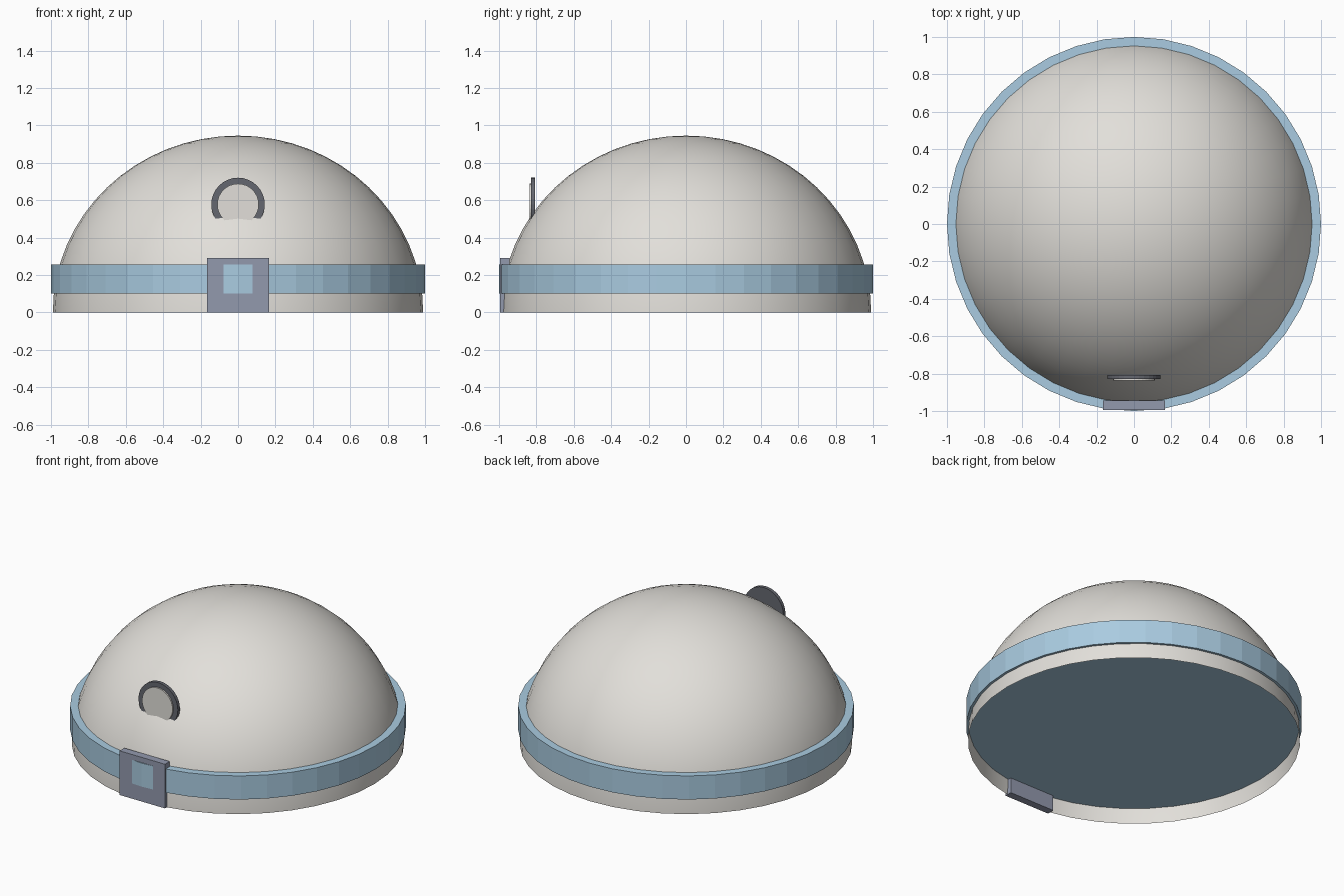
import bpy, bmesh
from mathutils import Matrix, Vector

cube = bpy.data.objects.get("Cube")
if cube:
    bpy.data.objects.remove(cube, do_unlink=True)


def material(name, rgb):
    m = bpy.data.materials.new(name)
    m.use_nodes = True
    m.diffuse_color = (*rgb, 1)
    m.node_tree.nodes["Principled BSDF"].inputs["Base Color"].default_value = (*rgb, 1)
    return m


shell_white = material("warm white", (0.76, 0.74, 0.70))
band_blue = material("pale blue", (0.40, 0.60, 0.75))
plate_grey = material("blue grey", (0.29, 0.32, 0.42))
dark_grey = material("dark grey", (0.13, 0.136, 0.16))


def add(name, bm, mat, smooth=False):
    mesh = bpy.data.meshes.new(name)
    bm.to_mesh(mesh)
    bm.free()
    mesh.materials.append(mat)
    for p in mesh.polygons:
        p.use_smooth = smooth
    obj = bpy.data.objects.new(name, mesh)
    bpy.context.collection.objects.link(obj)
    return obj


def cylinder(name, radius, depth, centre, mat, sides, facing_front=False):
    bm = bmesh.new()
    turn = Matrix.Rotation(1.5707963, 4, "X") if facing_front else Matrix()
    bmesh.ops.create_cone(bm, cap_ends=True, segments=sides, radius1=radius,
                          radius2=radius, depth=depth,
                          matrix=Matrix.Translation(centre) @ turn)
    return add(name, bm, mat)


# Open half-dome shell, slightly flattened
bm = bmesh.new()
bmesh.ops.create_uvsphere(bm, u_segments=40, v_segments=32, radius=1)
bmesh.ops.delete(bm, geom=[v for v in bm.verts if v.co.z < -0.001], context="VERTS")
bmesh.ops.scale(bm, vec=Vector((0.99, 0.99, 0.945)), verts=bm.verts)
add("dome", bm, shell_white, smooth=True)

# Solid collar, whose underside closes the dome
cylinder("collar_band", 1.0, 0.155, (0, 0, 0.178), band_blue, 40)

# Front plate; the collar's front ridge shows through its middle
bm = bmesh.new()
bmesh.ops.create_cube(bm, size=1, matrix=Matrix.Translation((0, -0.9695, 0.145))
                      @ Matrix.Diagonal((0.33, 0.049, 0.29, 1)))
add("front_plate", bm, plate_grey)

# Round badge half sunk in the dome
cylinder("badge_rim", 0.143, 0.022, (0, -0.818, 0.577), dark_grey, 32, True)
cylinder("badge_face", 0.111, 0.022, (0, -0.827, 0.577), shell_white, 32, True)
